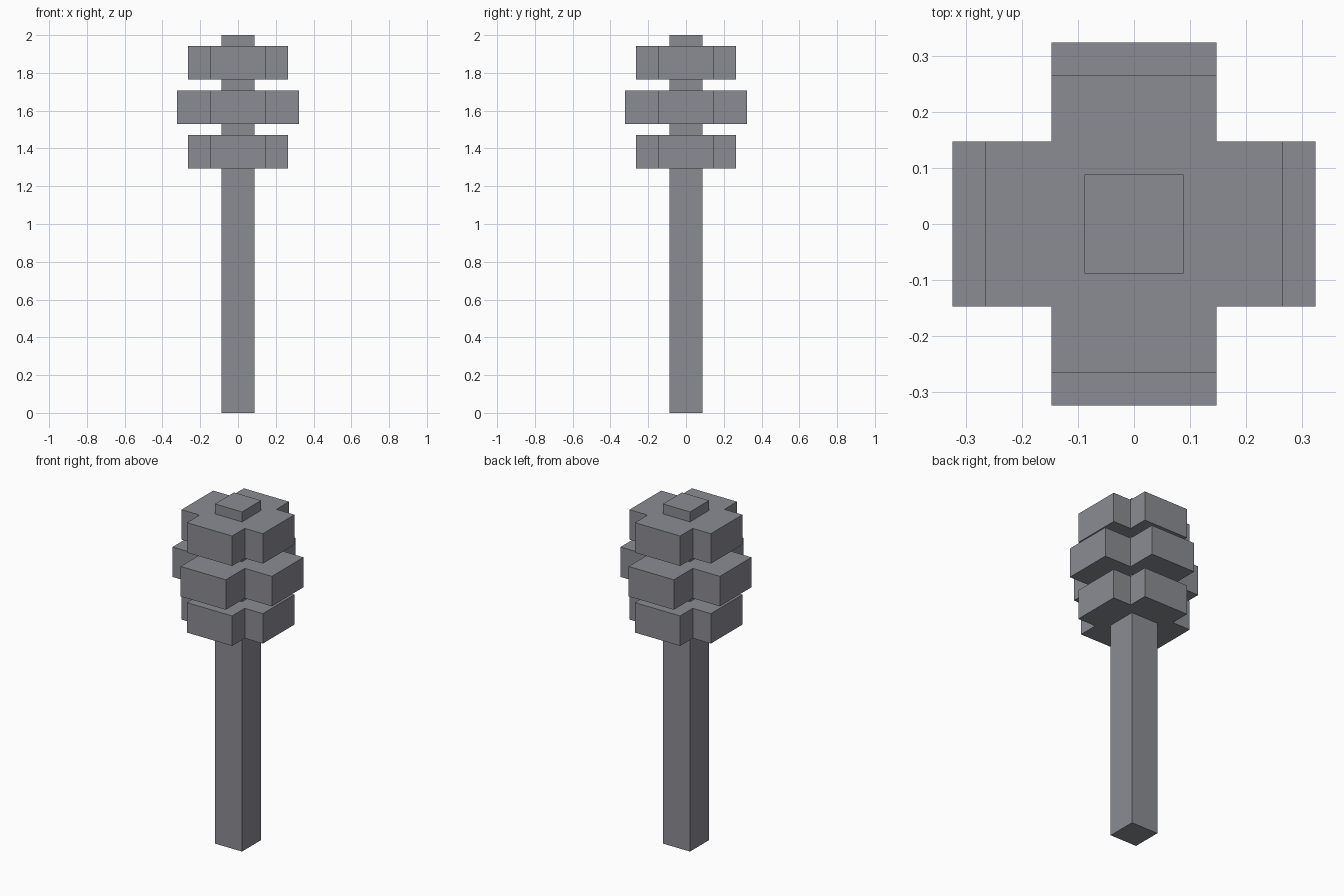
import bpy
import bmesh

cube = bpy.data.objects.get("Cube")
if cube:
    bpy.data.objects.remove(cube, do_unlink=True)

U = 2 / 34  # block grid unit

steel = bpy.data.materials.new("steel grey")
steel.use_nodes = True
GREY = (0.26, 0.265, 0.295, 1)
steel.diffuse_color = GREY
steel.node_tree.nodes["Principled BSDF"].inputs["Base Color"].default_value = GREY


def prism(name, outline, z0, z1):
    """Extrude a flat outline from z0 to z1 (all in grid units)."""
    bm = bmesh.new()
    base = bm.faces.new([bm.verts.new((x * U, y * U, z0 * U)) for x, y in outline])
    top = bmesh.ops.extrude_face_region(bm, geom=[base])["geom"]
    bmesh.ops.translate(bm, vec=(0, 0, (z1 - z0) * U),
                        verts=[v for v in top if isinstance(v, bmesh.types.BMVert)])
    bmesh.ops.recalc_face_normals(bm, faces=bm.faces)
    mesh = bpy.data.meshes.new(name)
    bm.to_mesh(mesh)
    bm.free()
    mesh.materials.append(steel)
    obj = bpy.data.objects.new(name, mesh)
    bpy.context.collection.objects.link(obj)
    return obj


def cross(arm, reach):
    """Plus-shaped outline: one quadrant's corner turned four times."""
    pts = []
    x = [(reach, -arm), (reach, arm), (arm, arm)]
    for _ in range(4):
        pts += x
        x = [(-b, a) for a, b in x]
    return pts


# Square shaft running the full height
prism("shaft", [(-1.5, -1.5), (1.5, -1.5), (1.5, 1.5), (-1.5, 1.5)], 0, 34)

# Three stacked cross-shaped flanges, the middle one wider
for name, z, reach in (("lower_flange", 22, 4.5),
                       ("middle_flange", 26, 5.5),
                       ("upper_flange", 30, 4.5)):
    prism(name, cross(2.5, reach), z, z + 3)
